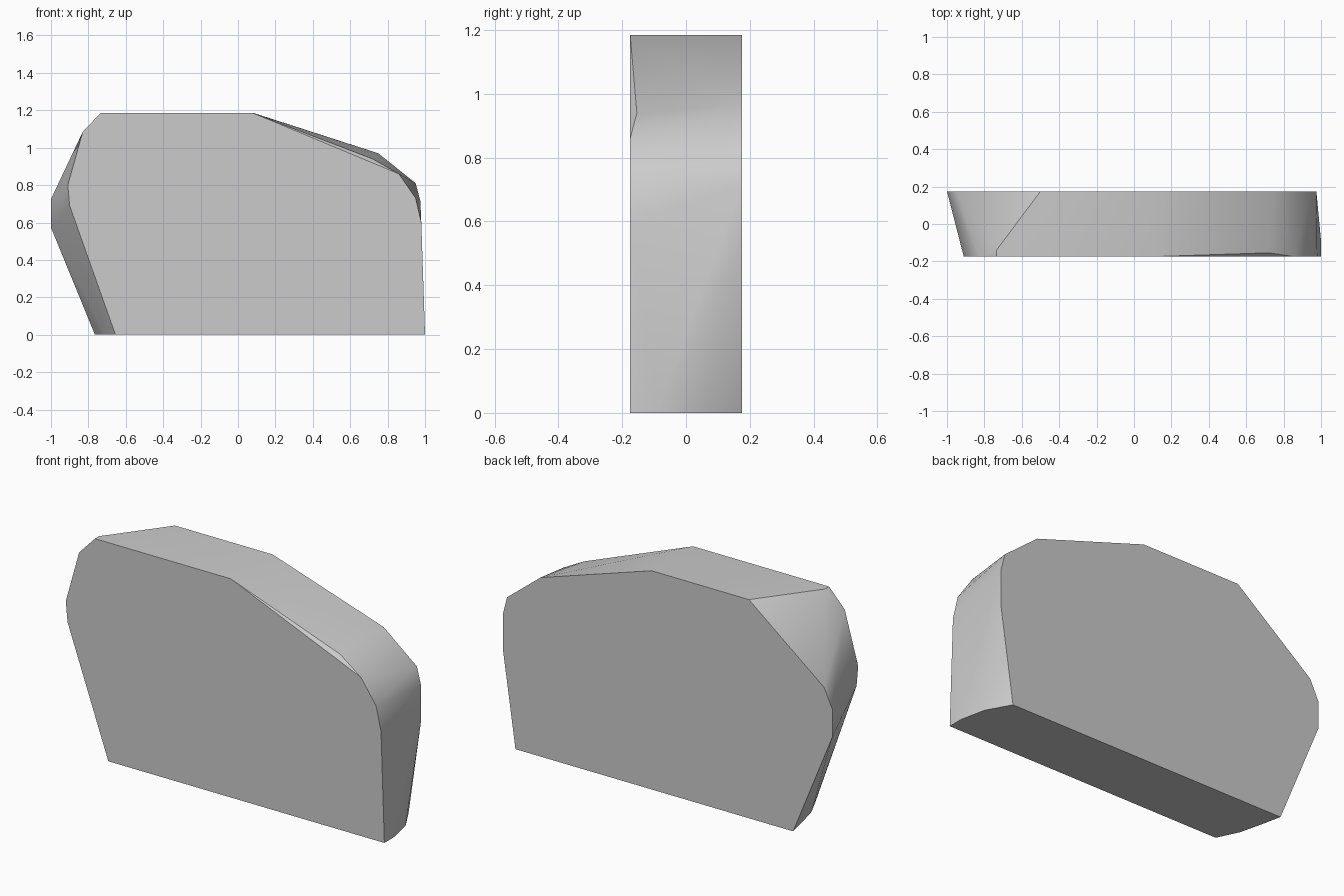
import bpy
import bmesh
from math import radians

HALF_DEPTH = 0.175
TOP = 1.185

default_cube = bpy.data.objects.get("Cube")
if default_cube:
    bpy.data.objects.remove(default_cube, do_unlink=True)


def make_material(name, grey):
    material = bpy.data.materials.new(name)
    material.use_nodes = True
    colour = (grey, grey, grey, 1)
    material.diffuse_color = colour
    material.node_tree.nodes["Principled BSDF"].inputs["Base Color"].default_value = colour
    return material


# Front and back outlines as x, z pairs, anticlockwise from the lower left
front_outline = [(-.655, 0), (1, 0), (.98, .6), (.95, .73), (.86, .86),
                 (.08, TOP), (-.735, TOP), (-.83, 1.085), (-.91, .8), (-.9, .69)]
back_outline = [(-.765, 0), (.9, 0), (.975, .52), (.975, .715), (.95, .81), (.75, .97),
                (.085, TOP), (-.5, TOP), (-.95, .83), (-1, .725), (-1, .573)]

# Points that round out the rim between the outlines, as x, y, z
rim_points = [(1, -.09, 0), (.97, .05, 0), (-.71, -.06, 0), (-.74, .06, 0),
              (.72, -.154, .94), (-.735, -.14, TOP)]

# Faceted block: the tight skin around both outlines and the rim
bm = bmesh.new()
for outline, y in ((front_outline, -HALF_DEPTH), (back_outline, HALF_DEPTH)):
    for x, z in outline:
        bm.verts.new((x, y, z))
for point in rim_points:
    bm.verts.new(point)

hull = bmesh.ops.convex_hull(bm, input=bm.verts[:])
unused = [v for v in set(hull["geom_interior"] + hull["geom_unused"])
          if isinstance(v, bmesh.types.BMVert)]
bmesh.ops.delete(bm, geom=unused, context="VERTS")

# Merge the triangles of the flat front, back, top and base
bmesh.ops.dissolve_limit(bm, angle_limit=radians(0.5), verts=bm.verts[:], edges=bm.edges[:])
bmesh.ops.recalc_face_normals(bm, faces=bm.faces[:])

mesh = bpy.data.meshes.new("faceted_block")
bm.to_mesh(mesh)
bm.free()
mesh.materials.append(make_material("plain grey", 0.6))

block = bpy.data.objects.new("faceted_block", mesh)
bpy.context.collection.objects.link(block)

# Smooth the rim, keep the face edges sharp
bpy.ops.object.select_all(action="DESELECT")
block.select_set(True)
bpy.context.view_layer.objects.active = block
bpy.ops.object.shade_smooth_by_angle(angle=radians(30))
